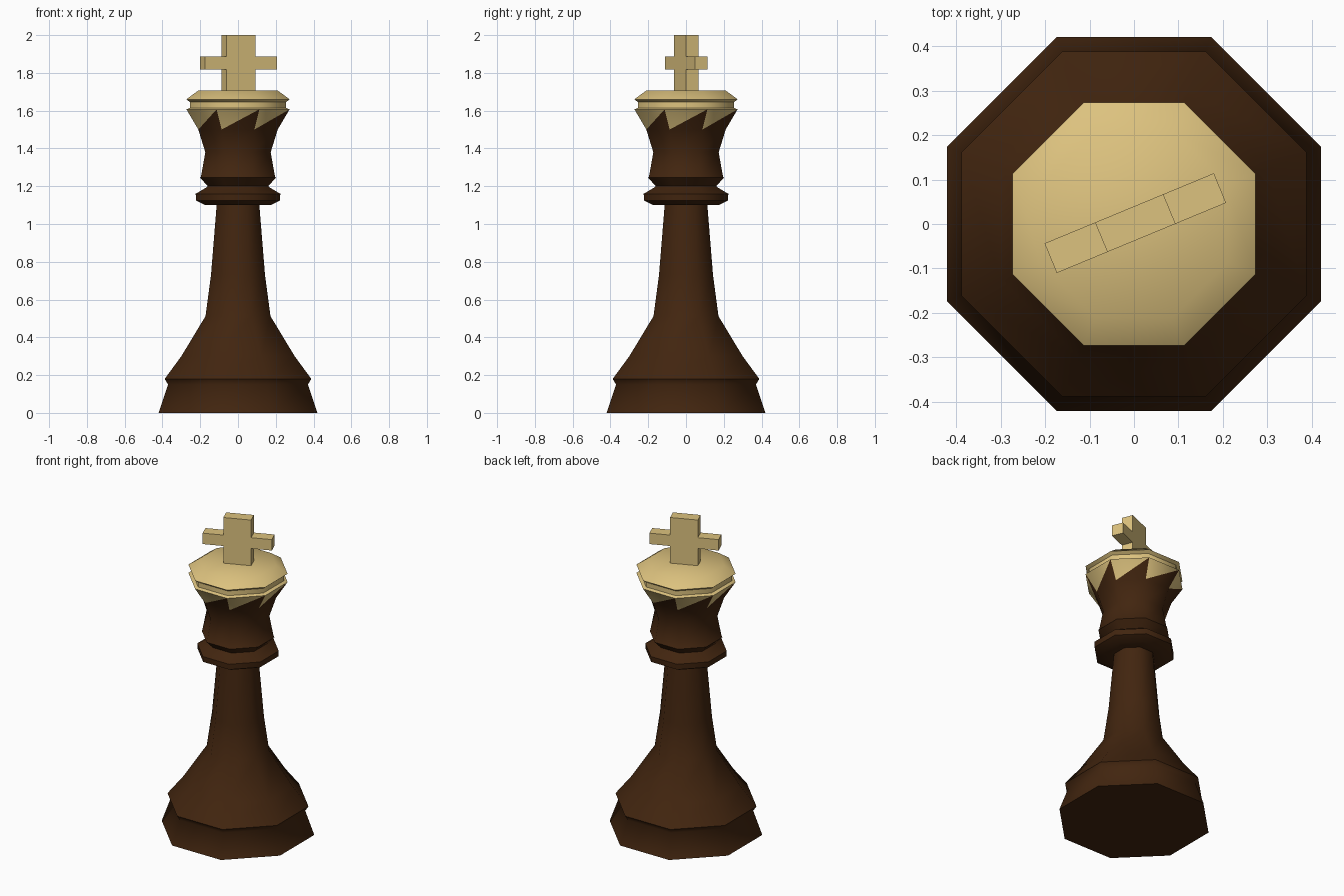
import bpy, bmesh, math

if "Cube" in bpy.data.objects:
    bpy.data.objects.remove(bpy.data.objects["Cube"])

SIDES = 8
COS = math.cos(math.pi / SIDES)


def material(name, rgb):
    m = bpy.data.materials.new(name)
    m.diffuse_color = (*rgb, 1)
    m.use_nodes = True
    m.node_tree.nodes["Principled BSDF"].inputs["Base Color"].default_value = m.diffuse_color
    return m


brown = material("dark_brown", (0.054, 0.0185, 0.0048))
gold = material("pale_gold", (0.72, 0.54, 0.21))


def finish(bm, name, mats, smooth):
    bmesh.ops.recalc_face_normals(bm, faces=bm.faces)
    mesh = bpy.data.meshes.new(name)
    bm.to_mesh(mesh)
    bm.free()
    for m in mats:
        mesh.materials.append(m)
    ob = bpy.data.objects.new(name, mesh)
    bpy.context.collection.objects.link(ob)
    bpy.ops.object.select_all(action='DESELECT')
    ob.select_set(True)
    bpy.context.view_layer.objects.active = ob
    if smooth:
        bpy.ops.object.shade_smooth_by_angle(angle=math.radians(50))
    return ob


def lathe(name, profile, mats, cap_bottom=False, cap_top=False, zigzag=False):
    """Octagonal turning; profile radii are measured to the flat sides."""
    bm = bmesh.new()
    rings = []
    for r, z in profile:
        angles = [(k + 0.5) * 2 * math.pi / SIDES for k in range(SIDES)]
        rings.append([bm.verts.new((r / COS * math.cos(a), r / COS * math.sin(a), z)) for a in angles])
    for i, (lo, hi) in enumerate(zip(rings, rings[1:])):
        for k in range(SIDES):
            n = (k + 1) % SIDES
            if zigzag and i == len(rings) - 2:
                # crown points: each side split diagonally into two colours
                bm.faces.new((lo[k], lo[n], hi[n]))
                bm.faces.new((lo[k], hi[n], hi[k])).material_index = 1
            else:
                bm.faces.new((lo[k], lo[n], hi[n], hi[k]))
    if cap_bottom:
        bm.faces.new(rings[0][::-1])
    if cap_top:
        bm.faces.new(rings[-1])
    return finish(bm, name, mats, True)


# Turned body: foot, stem, collar and flaring head with gold points
lathe("body", [(0.42, 0), (0.37, 0.15), (0.388, 0.18), (0.30, 0.30), (0.172, 0.512),
               (0.143, 0.73), (0.113, 1.10), (0.175, 1.10), (0.222, 1.125), (0.224, 1.16),
               (0.165, 1.195), (0.16, 1.20), (0.20, 1.245), (0.196, 1.25), (0.173, 1.38),
               (0.21, 1.50), (0.273, 1.607)],
      [brown, gold], cap_bottom=True, zigzag=True)

# Gold cap with a groove under its rim
lathe("crown_cap", [(0.273, 1.607), (0.254, 1.615), (0.254, 1.645), (0.273, 1.66), (0.21, 1.707)],
      [gold], cap_top=True)

# Cross finial: plus-shaped outline given thickness, turned to face a corner
post, arm, low, high = 0.083, 0.206, 1.817, 1.887
right = [(post, 1.70), (post, low), (arm, low), (arm, high), (post, high), (post, 2.0)]
outline = right + [(-x, z) for x, z in reversed(right)]
bm = bmesh.new()
face = bm.faces.new([bm.verts.new((x, -0.036, z)) for x, z in outline])
ext = bmesh.ops.extrude_face_region(bm, geom=[face], use_keep_orig=True)
bmesh.ops.translate(bm, vec=(0, 0.072, 0),
                    verts=[g for g in ext["geom"] if isinstance(g, bmesh.types.BMVert)])
cross = finish(bm, "cross_finial", [gold], False)
cross.rotation_euler.z = math.pi / 8
cross.location = (0.003, 0.002, 0)
